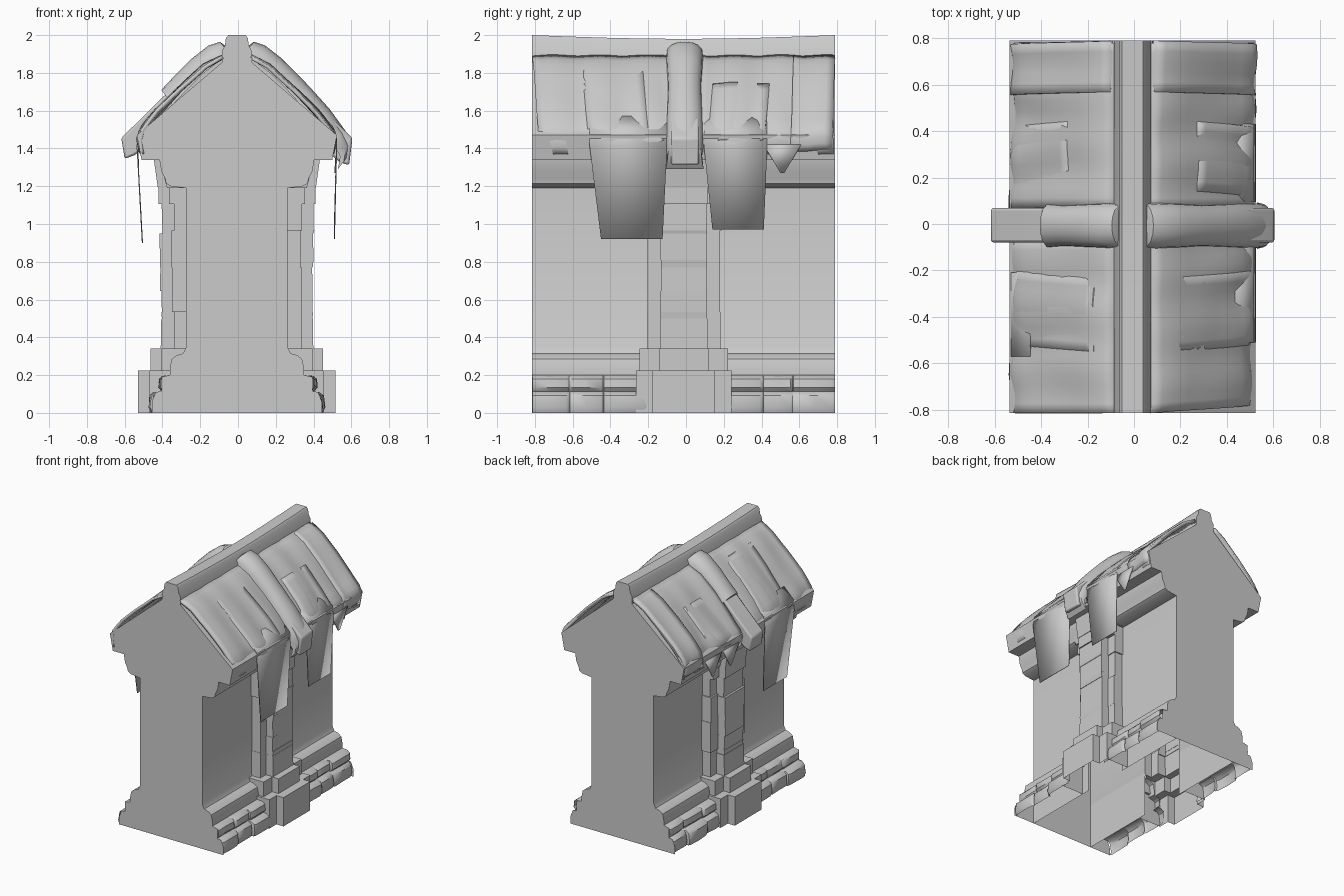
import bpy, bmesh, math, random
from mathutils import Vector, noise

random.seed(4)
CX, CY = -0.006, -0.012
Y0, Y1 = -0.815, 0.79
WALL = 0.268

if "Cube" in bpy.data.objects:
    bpy.data.objects.remove(bpy.data.objects["Cube"])

stone = bpy.data.materials.new("plain_grey")
stone.use_nodes = True
GREY = (0.6, 0.6, 0.6, 1)
stone.diffuse_color = GREY
stone.node_tree.nodes["Principled BSDF"].inputs["Base Color"].default_value = GREY


def loft(name, rings, closed=True, caps=True, drop=None, angle=35, bevel=0, thick=0):
    """Join rings of points into a shaded object; faces whose centre passes drop are left out."""
    bm = bmesh.new()
    rows = [[bm.verts.new(p) for p in ring] for ring in rings]
    n = len(rows[0])
    for a, b in zip(rows, rows[1:]):
        for i in range(n if closed else n - 1):
            j = (i + 1) % n
            bm.faces.new((a[i], a[j], b[j], b[i]))
    if caps:
        bm.faces.new(rows[0])
        bm.faces.new(rows[-1])
    bmesh.ops.recalc_face_normals(bm, faces=bm.faces)
    if drop:
        gone = [f for f in bm.faces if drop(f.calc_center_median())]
        bmesh.ops.delete(bm, geom=gone, context='FACES')
    mesh = bpy.data.meshes.new(name)
    bm.to_mesh(mesh)
    bm.free()
    ob = bpy.data.objects.new(name, mesh)
    bpy.context.collection.objects.link(ob)
    mesh.materials.append(stone)
    if thick:
        mod = ob.modifiers.new("thickness", 'SOLIDIFY')
        mod.thickness, mod.offset = thick, 0
    if bevel:
        mod = ob.modifiers.new("bevel", 'BEVEL')
        mod.width, mod.segments = bevel, 2
    bpy.ops.object.select_all(action='DESELECT')
    bpy.context.view_layer.objects.active = ob
    ob.select_set(True)
    bpy.ops.object.shade_smooth_by_angle(angle=math.radians(angle))


# Wall with moulded foot, cornice and gable ends; open below and behind the buttresses
half = [(0.45, 0), (0.45, 0.06), (0.43, 0.11), (0.40, 0.115), (0.40, 0.19),
        (0.355, 0.2), (0.355, 0.24), (0.345, 0.285), (0.32, 0.305), (0.285, 0.315),
        (WALL, 0.35), (WALL, 1.19), (0.35, 1.2), (0.375, 1.215), (0.38, 1.24),
        (0.4, 1.28), (0.41, 1.34), (0.505, 1.34), (0.53, 1.47), (0.08, 1.855), (0.08, 1.87)]
outline = [(CX + x, z) for x, z in half] + [(CX - x, z) for x, z in reversed(half)]


def wall_opening(c):
    middle = abs(c.y - CY) < 0.15 and c.z < 1.19
    foot = abs(c.y) < 0.75 and c.z < 0.192
    return middle or foot


loft("wall_body", [[(x, y, z) for x, z in outline] for y in (Y0, CY - 0.19, CY + 0.19, Y1)],
     drop=wall_opening)

# Ridge beam, sagging slightly in the middle
ridge = [(0.08, 1.85), (0.08, 1.915), (0.063, 1.945), (0.058, 1.985), (0.045, 2.0)]
ridge = ridge + [(-x, z) for x, z in reversed(ridge)]
rings = []
for i in range(9):
    t = i / 8
    sag = 0.02 * math.sin(math.pi * t)
    rings.append([(CX + x, Y0 + t * (Y1 - Y0), z - (sag if z > 1.9 else 0)) for x, z in ridge])
loft("ridge_beam", rings)

# Roof covering: uneven cloth-like sheets following this slope
SLOPE = [Vector(p) for p in ((0.075, 1.885), (0.17, 1.835), (0.30, 1.715), (0.42, 1.59),
                             (0.5, 1.495), (0.515, 1.44), (0.5, 1.37))]


def slope_point(t):
    f = min(t, 0.9999) * (len(SLOPE) - 1)
    i = int(f)
    return SLOPE[i].lerp(SLOPE[i + 1], f - i)


def cover(name, s, y0, y1, t0=0, t1=1, lift=0, shift=0, thick=0.02):
    """Sheet from y0 to y1; its lower end slides by shift along the eave."""
    rows = []
    cols = max(3, int((y1 - y0) / 0.04))
    for i in range(13):
        t = t0 + (t1 - t0) * i / 12
        p = slope_point(t)
        row = []
        for j in range(cols + 1):
            y = y0 + (y1 - y0) * j / cols
            d = lift + 0.016 * noise.noise((s * 3, y * 5, t * 3)) + 0.008 * math.sin(y * 26 + s)
            d *= min(1, 0.4 + t)
            row.append((CX + s * (p.x + d * 0.65), y + shift * t, p.y + d * 0.7))
        rows.append(row)
    loft(name, rows, closed=False, caps=False, thick=thick, angle=40)


def hanging_sheet(name, s, ya, yb, foot_x, bottom, inset):
    """Thin cloth falling from the eave, narrower at the foot."""
    path = [(0.44, 1.57, 0), (0.52, 1.49, 0), (0.528, 1.41, 0), (foot_x, bottom, inset)]
    rows = [[(CX + s * x, ya + k, z), (CX + s * x, yb - k * 0.4, z)] for x, z, k in path]
    loft(name, rows, closed=False, caps=False, thick=0.006, angle=5)


def buttress(name, s):
    """Cross-shaped pier as one skin: plinth, step, uneven stone shaft and capital."""
    # height, core reach, core half width, wing reach, wing half width
    tiers = [(0, 0.523, 0.165, 0.462, 0.252), (0.225, 0.523, 0.165, 0.462, 0.252),
             (0.225, 0.456, 0.13, 0.4, 0.235), (0.34, 0.456, 0.13, 0.4, 0.235)]
    core, wing = (0.395, 0.122), (0.34, 0.2)
    courses = [(0.34, "both"), (0.5, "core"), (0.535, "wing"), (0.645, "core"), (0.77, "wing"),
               (0.81, "core"), (0.95, "core"), (0.965, "wing"), (1.105, "both")]
    for (a, kind), (b, _) in zip(courses, courses[1:]):
        if kind != "wing":
            core = (random.uniform(0.388, 0.408), random.uniform(0.116, 0.127))
        if kind != "core":
            wing = (random.uniform(0.33, 0.346), random.uniform(0.19, 0.21))
        lean = random.uniform(-0.005, 0.005)
        tiers += [(a, *core, *wing), (b, core[0] + lean, core[1], *wing)]
    tiers += [(1.105, 0.415, 0.125, 0.36, 0.2), (1.19, 0.415, 0.125, 0.36, 0.2),
              (1.19, 0.418, 0.13, 0.37, 0.21), (1.345, 0.44, 0.13, 0.41, 0.21)]
    rings = []
    for z, xc, c, xw, w in tiers:
        plan = [(WALL, -w), (xw, -w), (xw, -c), (xc, -c), (xc, c), (xw, c), (xw, w), (WALL, w)]
        rings.append([(CX + s * x, CY + y, z) for x, y in plan])
    loft(name, rings, closed=False, caps=False, angle=15)


def foot_stones(name, s, ya, yb):
    """Two worn courses of stones along the foot of the wall."""
    section = [(0.355, 0.2), (0.40, 0.196), (0.42, 0.18), (0.424, 0.135), (0.405, 0.113),
               (0.43, 0.109), (0.45, 0.092), (0.457, 0.03), (0.445, 0)]
    cuts = [ya, ya + (yb - ya) * random.uniform(0.3, 0.4),
            ya + (yb - ya) * random.uniform(0.6, 0.75), yb]
    rings = []
    for a, b in zip(cuts, cuts[1:]):
        out = [random.uniform(-0.014, 0.01) for _ in range(2)]
        for t in (0.01, 0.08, 0.5, 0.92, 0.99):
            worn = 0.008 if t in (0.01, 0.99) else 0
            y = a + (b - a) * t
            rings.append([(CX + s * (x + (out[z > 0.11] - worn + 0.008 * noise.noise((y * 9, z * 9, s))
                                          if 0 < i else 0)), y, z)
                          for i, (x, z) in enumerate(section)])
    loft(name, rings, closed=False, caps=False, angle=40)


for s, side in ((1, "left"), (-1, "right")):
    cover(f"{side}_front_cover", s, Y0, -0.07, shift=0.05 if s > 0 else 0)
    cover(f"{side}_back_cover", s, 0.07, Y1 - 0.01)
    cover(f"{side}_back_roll", s, 0.57, Y1, 0.02, 0.97, 0.012, -0.02)
    cover(f"{side}_front_patch", s, -0.56, -0.24, 0.15, 0.75, 0.007, 0.06, 0.012)
    cover(f"{side}_back_patch", s, 0.16, 0.46, 0.3, 0.85, 0.007, -0.06, 0.012)

    # Foot of the wall: inner face and worn stones on each half
    for part, a, b in (("front", Y0, CY - 0.19), ("back", CY + 0.19, Y1)):
        loft(f"{side}_{part}_inner_foot",
             [[(CX + s * WALL, y, z) for z in (0, 0.35)] for y in (a, b)], closed=False, caps=False)
        foot_stones(f"{side}_{part}_foot_stones", s, a, b)

    buttress(f"{side}_buttress", s)

    # Rafter beam projecting past the eave
    tip = 1.31 if s > 0 else 1.345
    rafter = [(0.07, 1.93), (0.17, 1.89), (0.612, 1.455), (0.594, tip), (0.54, tip + 0.02), (0.07, 1.75)]
    loft(f"{side}_rafter", [[(CX + s * x, y, z) for x, z in rafter] for y in (-0.08, 0.07)],
         bevel=0.012)

    # Rounded wrapping over the rafter
    stations = [(0.05, 1.935, 0.08), (0.09, 1.965, 0.1), (0.15, 1.945, 0.105), (0.24, 1.875, 0.1),
                (0.33, 1.785, 0.088), (0.40, 1.71, 0.1)]
    if s > 0:
        stations += [(0.49, 1.61, 0.105), (0.57, 1.5, 0.1), (0.607, 1.44, 0.095), (0.595, 1.37, 0.1)]
    rings = []
    for x, z, w in stations:
        w += random.uniform(-0.006, 0.006)
        ring = []
        for k in range(9):
            a = math.pi * k / 8
            fall = 0.1 * (1 - math.sin(a) ** 0.7)
            ring.append((CX + s * (x - fall * 0.6), CY + 0.005 - w * math.cos(a), z - fall * 0.8))
        rings.append(ring)
    loft(f"{side}_rafter_wrap", rings, angle=50)

# Torn sheets hanging from the eaves
hanging_sheet("left_front_hanging", 1, -0.51, -0.1, 0.516, 0.92, 0.06)
hanging_sheet("left_back_hanging", 1, 0.095, 0.43, 0.516, 0.97, 0.045)
hanging_sheet("right_front_hanging", -1, -0.57, -0.21, 0.5, 0.9, 0.05)
for name, s, y in (("left_back_tatter", 1, 0.51), ("right_back_tatter", -1, 0.2),
                   ("right_middle_tatter", -1, 0.42)):
    rows = [[(CX + s * 0.525, y - 0.1, 1.42), (CX + s * 0.525, y + 0.1, 1.42)],
            [(CX + s * 0.52, y - 0.01, 1.27), (CX + s * 0.52, y + 0.01, 1.27)]]
    loft(name, rows, closed=False, caps=False, thick=0.006)
